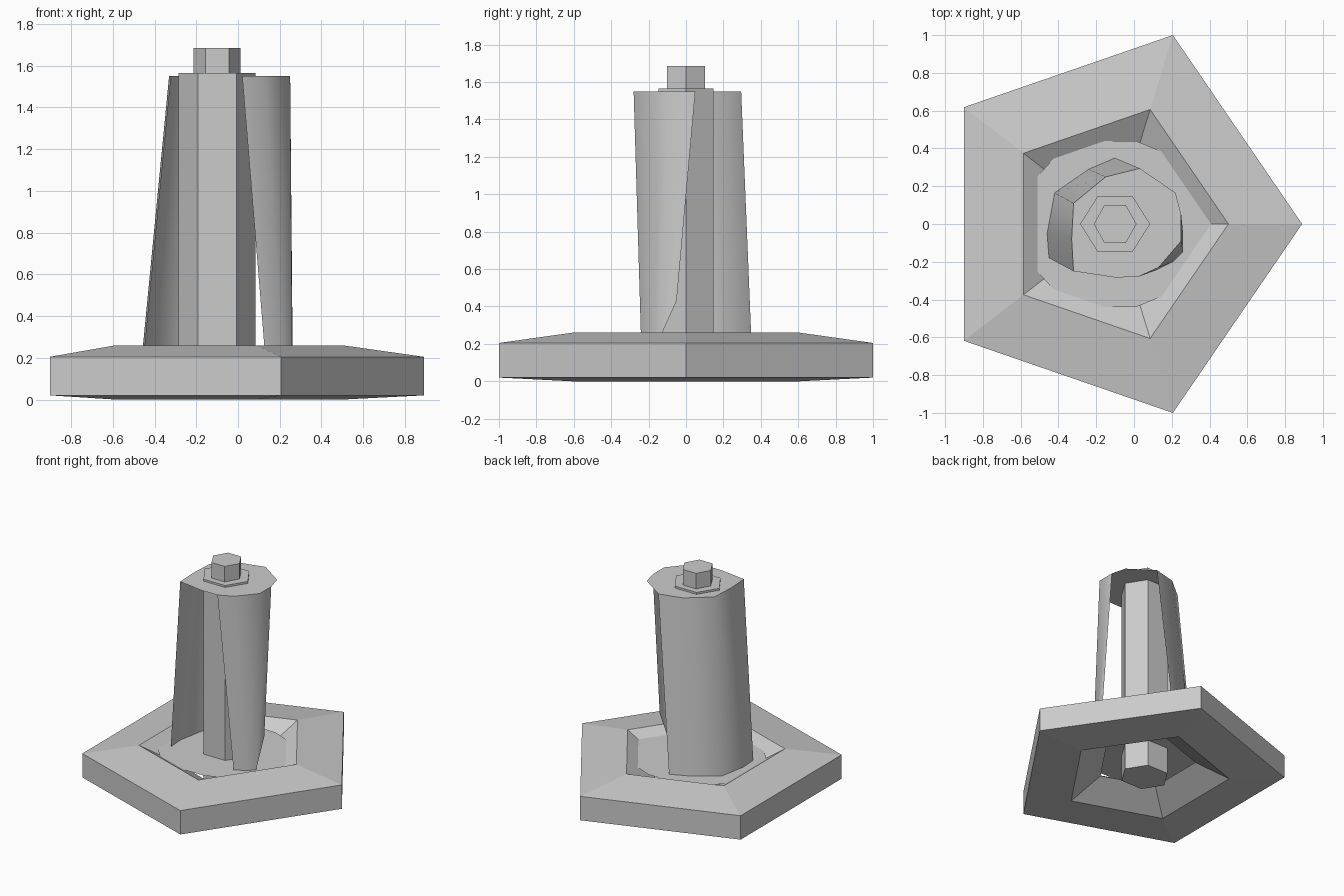
import bpy, bmesh, math

cube = bpy.data.objects.get("Cube")
if cube:
    bpy.data.objects.remove(cube)

grey = bpy.data.materials.new("plain grey")
grey.use_nodes = True
grey.diffuse_color = (0.6, 0.6, 0.6, 1)
grey.node_tree.nodes["Principled BSDF"].inputs["Base Color"].default_value = (0.6, 0.6, 0.6, 1)

CX = -0.1        # shared axis of base, rod and nut
TOP = 1.55       # height of the shell rim
FLOOR = 0.21     # height of the floor plate


def polygon(sides, rx, ry, z):
    return [(CX + rx * math.cos(math.tau * i / sides),
             ry * math.sin(math.tau * i / sides), z) for i in range(sides)]


def finish(name, bm, smooth=None, solid=True):
    if solid:
        bmesh.ops.recalc_face_normals(bm, faces=bm.faces)
    mesh = bpy.data.meshes.new(name)
    bm.to_mesh(mesh)
    bm.free()
    mesh.materials.append(grey)
    obj = bpy.data.objects.new(name, mesh)
    bpy.context.collection.objects.link(obj)
    if smooth:
        bpy.ops.object.select_all(action='DESELECT')
        obj.select_set(True)
        bpy.context.view_layer.objects.active = obj
        bpy.ops.object.shade_smooth_by_angle(angle=math.radians(smooth))
    return obj


def add_strip(bm, lower, upper):
    """Wall of quads between two open rows of points."""
    low = [bm.verts.new(p) for p in lower]
    up = [bm.verts.new(p) for p in upper]
    for i in range(len(low) - 1):
        bm.faces.new((low[i], low[i + 1], up[i + 1], up[i]))


def prism(name, rx, ry, z0, z1):
    bm = bmesh.new()
    rings = [[bm.verts.new(p) for p in polygon(6, rx, ry, z)] for z in (z0, z1)]
    for i in range(6):
        j = (i + 1) % 6
        bm.faces.new((rings[0][i], rings[0][j], rings[1][j], rings[1][i]))
    bm.faces.new(rings[0])
    bm.faces.new(rings[1])
    return finish(name, bm)


# Five-sided base ring with a five-sided section
section = [(0.99, 0.02), (0.99, 0.205), (0.6, 0.26), (0.36, 0.13), (0.6, 0.0)]
bm = bmesh.new()
loops = [[bm.verts.new(p) for p in polygon(5, r, r * 1.0515 / 0.99, z)] for r, z in section]
for a in range(5):
    for i in range(5):
        b, j = (a + 1) % 5, (i + 1) % 5
        bm.faces.new((loops[a][i], loops[a][j], loops[b][j], loops[b][i]))
finish("base_ring", bm)

# Thin floor plate inside the ring
bm = bmesh.new()
bm.faces.new([bm.verts.new(p) for p in polygon(14, 0.515, 0.45, FLOOR)])
finish("floor_plate", bm, solid=False)

# Six-sided rod and its nut
prism("rod", 0.185, 0.17, 0.0, 1.565)
prism("top_nut", 0.113, 0.116, 1.565, 1.685)

# Shell: rear wall, front corner wall and cover, open between the walls
rear_top = [(0.03, 0.295), (-0.15, 0.25), (-0.32, 0.11), (-0.33, -0.08), (-0.32, -0.25)]
rear_low = [(-0.1, 0.35), (-0.24, 0.29), (-0.42, 0.165), (-0.46, -0.05), (-0.45, -0.18)]
side_top = [(0.02, -0.28), (0.13, -0.23), (0.25, -0.09), (0.25, 0.05)]
side_low = [(0.13, -0.24, FLOOR), (0.21, -0.2, FLOOR), (0.26, -0.15, FLOOR), (0.26, -0.05, 0.43)]


def at(points, z):
    return [(x, y, z) for x, y in points]


bm = bmesh.new()
add_strip(bm, at(rear_low, FLOOR)[::-1], at(rear_top, TOP)[::-1])
add_strip(bm, side_low, at(side_top, TOP))
rim = [bm.verts.new(p) for p in at(rear_top + [(-0.1, -0.283)] + side_top + [(0.22, 0.165)], TOP)]
hub = bm.verts.new((CX, 0, TOP))
for i in range(len(rim)):
    bm.faces.new((rim[i], rim[(i + 1) % len(rim)], hub))
bmesh.ops.remove_doubles(bm, verts=bm.verts, dist=0.001)
for f in bm.faces:
    f.normal_update()
    c = f.calc_center_median()
    outward = f.normal.z if abs(f.normal.z) > 0.9 else f.normal.x * (c.x - CX) + f.normal.y * c.y
    if outward < 0:
        f.normal_flip()
finish("shell", bm, smooth=50, solid=False)
